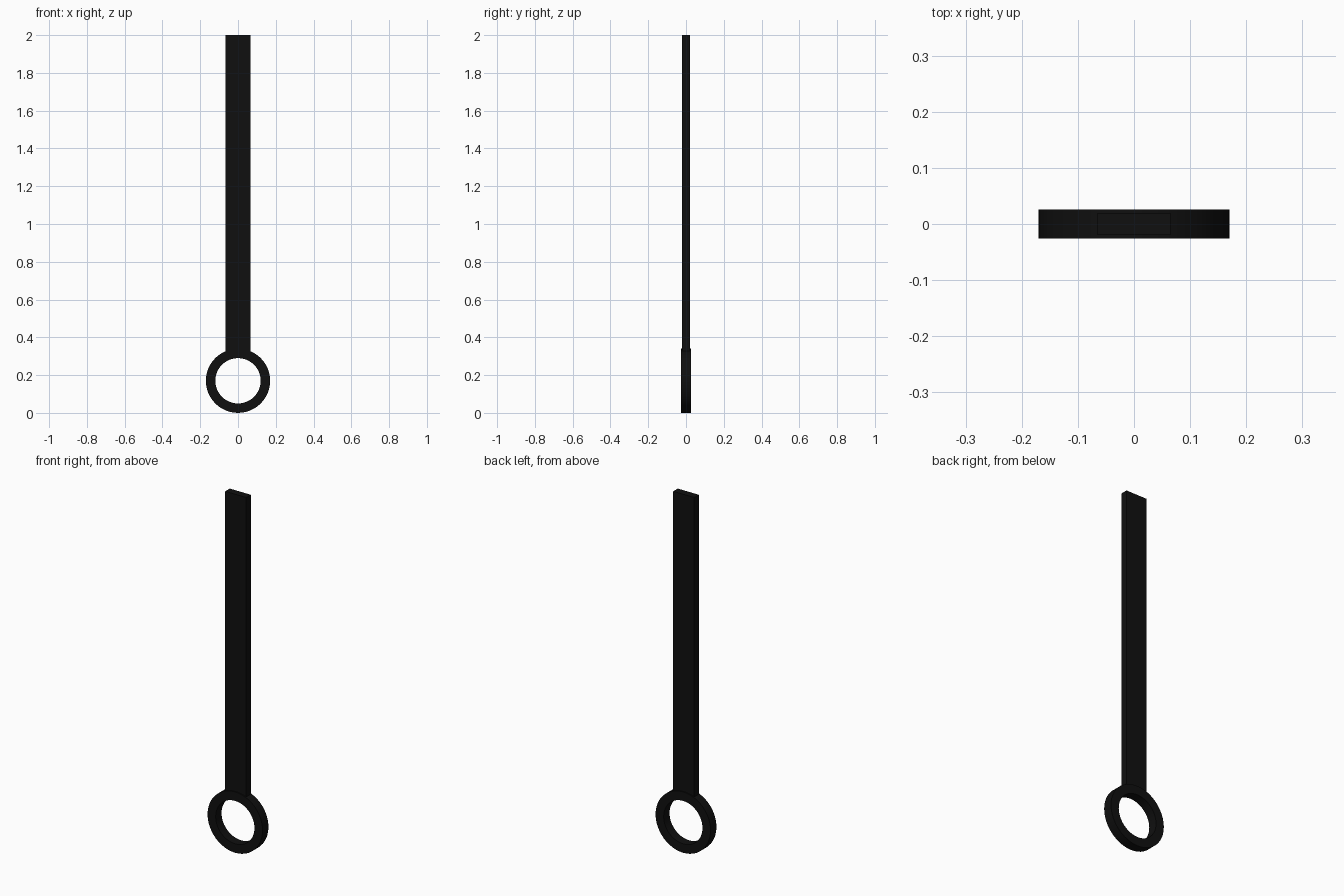
import bpy, bmesh
from math import cos, sin, tau

if "Cube" in bpy.data.objects:
    bpy.data.objects.remove(bpy.data.objects["Cube"])

black = bpy.data.materials.new("black")
black.diffuse_color = (0.005, 0.005, 0.005, 1)
black.use_nodes = True
black.node_tree.nodes["Principled BSDF"].inputs["Base Color"].default_value = black.diffuse_color


def add_object(name, bm):
    bmesh.ops.recalc_face_normals(bm, faces=bm.faces)
    mesh = bpy.data.meshes.new(name)
    bm.to_mesh(mesh)
    bm.free()
    mesh.materials.append(black)
    obj = bpy.data.objects.new(name, mesh)
    bpy.context.collection.objects.link(obj)
    return obj


# Flat ring: rectangular section swept round the y axis
OUTER, INNER, HALF, SIDES = 0.17, 0.12, 0.026, 48
section = [(INNER, -HALF), (OUTER, -HALF), (OUTER, HALF), (INNER, HALF)]
bm = bmesh.new()
loops = []
for i in range(SIDES):
    a = tau * i / SIDES
    loops.append([bm.verts.new((r * cos(a), y, OUTER + r * sin(a))) for r, y in section])
for i in range(SIDES):
    p, q = loops[i], loops[(i + 1) % SIDES]
    for j in range(4):
        k = (j + 1) % 4
        bm.faces.new((p[j], p[k], q[k], q[j]))
ring = add_object("ring", bm)

# Smooth round walls, sharp rims
bpy.context.view_layer.objects.active = ring
ring.select_set(True)
bpy.ops.object.shade_smooth_by_angle()

# Flat strap rising from the ring, its foot buried in the rim
BOTTOM, TOP = 0.30, 2.0
bm = bmesh.new()
bmesh.ops.create_cube(bm, size=1)
bmesh.ops.scale(bm, vec=(0.13, 0.04, TOP - BOTTOM), verts=bm.verts)
bmesh.ops.translate(bm, vec=(0, 0, (TOP + BOTTOM) / 2), verts=bm.verts)
add_object("strap", bm)
